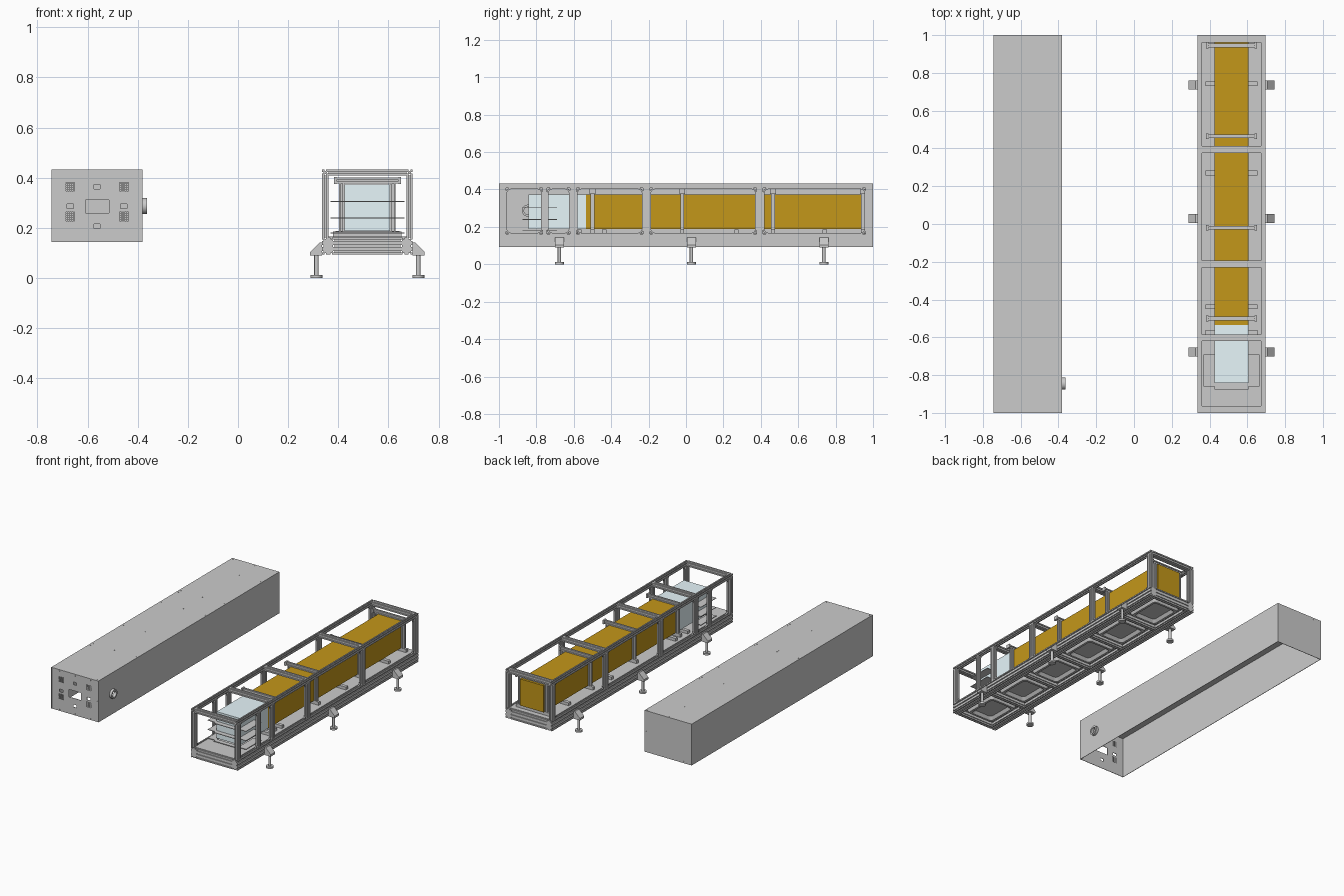
import bpy, bmesh, math
from mathutils import Matrix, Vector

if "Cube" in bpy.data.objects:
    bpy.data.objects.remove(bpy.data.objects["Cube"])

CX = 0.516  # centre line of the open frame


def material(name, col):
    m = bpy.data.materials.new(name)
    m.diffuse_color = (*col, 1)
    m.use_nodes = True
    m.node_tree.nodes["Principled BSDF"].inputs["Base Color"].default_value = m.diffuse_color
    return m


gold = material("gold", (0.55, 0.31, 0.01))
pale = material("pale_blue", (0.8, 0.93, 0.97))


def finish(name, bm, mat=None):
    bmesh.ops.recalc_face_normals(bm, faces=bm.faces)
    me = bpy.data.meshes.new(name)
    bm.to_mesh(me)
    bm.free()
    ob = bpy.data.objects.new(name, me)
    bpy.context.collection.objects.link(ob)
    if mat:
        me.materials.append(mat)
    return ob


def box(name, x0, x1, y0, y1, z0, z1, mat=None):
    bm = bmesh.new()
    m = Matrix.Translation(((x0 + x1) / 2, (y0 + y1) / 2, (z0 + z1) / 2)) @ Matrix.Diagonal((x1 - x0, y1 - y0, z1 - z0, 1))
    bmesh.ops.create_cube(bm, size=1, matrix=m)
    return finish(name, bm, mat)


def prism(name, pts, axis, lo, hi):
    # extrude a 2D outline along an axis
    bm = bmesh.new()

    def at(p, t):
        c = list(p)
        c.insert(axis, t)
        return bm.verts.new(c)
    a = bm.faces.new([at(p, lo) for p in pts])
    new = bmesh.ops.extrude_face_region(bm, geom=[a])["geom"]
    d = Vector((0, 0, 0))
    d[axis] = hi - lo
    bmesh.ops.translate(bm, vec=d, verts=[v for v in new if isinstance(v, bmesh.types.BMVert)])
    return finish(name, bm)


def slot_bar(name, axis, *b):
    # slotted aluminium profile filling a box, grooves along its length
    lims = [b[0:2], b[2:4], b[4:6]]
    lo, hi = lims.pop(axis)
    (u0, u1), (v0, v1) = lims
    pts = []
    corners = [(u0, v0), (u1, v0), (u1, v1), (u0, v1)]
    for i in range(4):
        p, q = Vector(corners[i]), Vector(corners[(i + 1) % 4])
        n = max(1, round((q - p).length / 0.023))
        step = (q - p) / n
        nrm = Vector((-step.y, step.x)).normalized() * 0.006
        pts.append(p)
        for k in range(n):
            a, c = p + step * (k + 0.35), p + step * (k + 0.65)
            pts += [a, a + nrm, c + nrm, c]
    return prism(name, pts, axis, lo, hi)


def cyl(name, r, p, h, axis='Z', seg=24):
    bm = bmesh.new()
    rot = {'Z': Matrix(), 'X': Matrix.Rotation(math.pi / 2, 4, 'Y'), 'Y': Matrix.Rotation(math.pi / 2, 4, 'X')}[axis]
    bmesh.ops.create_cone(bm, cap_ends=True, segments=seg, radius1=r, radius2=r, depth=h,
                          matrix=Matrix.Translation(p) @ rot)
    for f in bm.faces:
        f.smooth = len(f.verts) == 4
    ob = finish(name, bm)
    for e in ob.data.edges:
        e.use_edge_sharp = True if abs((ob.data.vertices[e.vertices[0]].co - ob.data.vertices[e.vertices[1]].co).length - h) > 1e-5 else False
    return ob


def round_rect(hu, hv, r, n=5):
    pts = []
    for i, (su, sv) in enumerate([(1, 1), (-1, 1), (-1, -1), (1, -1)]):
        for k in range(n):
            a = math.pi / 2 * (i + k / (n - 1))
            pts.append((su * (hu - r) + r * math.cos(a), sv * (hv - r) + r * math.sin(a)))
    return pts


def band(name, loops):
    # skin a stack of equal-length loops
    bm = bmesh.new()
    vs = [[bm.verts.new(p) for p in lp] for lp in loops]
    n = len(vs[0])
    for a, b in zip(vs, vs[1:]):
        for i in range(n):
            bm.faces.new((a[i], a[(i + 1) % n], b[(i + 1) % n], b[i]))
    return bm, vs


# ---- separate cover, open underneath ----
X0, X1, Z0, Z1, T = -0.744, -0.38, 0.143, 0.432, 0.003
MX = (X0 + X1) / 2
box("cover_top", X0, X1, -1, 1, Z1 - T, Z1)
box("cover_left_wall", X0, X0 + T, -1, 1, Z0, Z1 - T)
wall = box("cover_right_wall", X1 - T, X1, -1, 1, Z0, Z1 - T)
box("cover_back_wall", X0 + T, X1 - T, 1 - T, 1, Z0, Z1 - T)
collar = cyl("cable_collar", 0.032, (X1 + 0.008, -0.845, 0.287), 0.018, 'X', 32)
cutter = cyl("collar_cutter", 0.021, (X1, -0.845, 0.287), 0.1, 'X', 32)
cutter.hide_render = True
cutter.hide_set(True)
for ob in (wall, collar):
    md = ob.modifiers.new("hole", 'BOOLEAN')
    md.operation, md.object = 'DIFFERENCE', cutter

# front wall with rectangular openings and four vent grids
holes = [(0, 0.286, 0.047, 0.026), (0, 0.364, 0.025, 0.018), (0, 0.207, 0.025, 0.018),
         (-0.107, 0.286, 0.026, 0.018), (0.107, 0.286, 0.026, 0.018)]
for s in (-1, 1):
    for zc in (0.364, 0.245):
        holes += [(s * 0.107 + (i - 2) * 0.0075, zc + (k - 2) * 0.0075, 0.0026, 0.0026) for i in range(5) for k in range(5)]
holes = [(MX + x - (w if w > 0.01 else 2 * w) / 2, MX + x + (w if w > 0.01 else 2 * w) / 2,
          z - (h if h > 0.01 else 2 * h) / 2, z + (h if h > 0.01 else 2 * h) / 2) for x, z, w, h in holes]
holes[0] = (MX - 0.047, MX + 0.047, 0.26, 0.312)
xs = sorted({round(v, 5) for h in holes for v in h[:2]} | {X0, X1})
zs = sorted({round(v, 5) for h in holes for v in h[2:]} | {Z0, Z1})
bm = bmesh.new()
vs = [[bm.verts.new((x, -1 + T, z)) for z in zs] for x in xs]
for i in range(len(xs) - 1):
    for k in range(len(zs) - 1):
        x, z = (xs[i] + xs[i + 1]) / 2, (zs[k] + zs[k + 1]) / 2
        if not any(h[0] < x < h[1] and h[2] < z < h[3] for h in holes):
            bm.faces.new((vs[i][k], vs[i + 1][k], vs[i + 1][k + 1], vs[i][k + 1]))
ob = finish("cover_front_wall", bm)
ob.modifiers.new("sheet", 'SOLIDIFY').thickness = T

# cover screws
for x in (X0 + 0.014, MX, X1 - 0.014):
    for y in (0.988, 0.81, 0.59, 0.41, 0.385, 0.2, -0.2, -0.22, -0.56, -0.585, -0.985):
        cyl("cover_screw", 0.004, (x, y, Z1), 0.002, seg=8)
for y in (-1, 1):
    for x, z in [(a, b) for a in (MX - 0.12, MX, MX + 0.12) for b in (0.153, 0.42)] + [(X0 + 0.01, 0.286), (X1 - 0.01, 0.286)]:
        cyl("end_screw", 0.004, (x, y * 0.9995, z), 0.002, 'Y', 8)

# ---- open frame ----
W, P = 0.18, 0.024
FL, FR = CX - W, CX + W
posts = [(-1, -0.963), (-0.768, -0.742), (-0.62, -0.585), (-0.23, -0.193), (0.376, 0.413), (0.96, 1)]
for s in (-1, 1):
    o, i, j = CX + s * W, CX + s * (W - P), CX + s * (W - 2 * P)
    slot_bar("top_rail", 1, min(o, i), max(o, i), -1, 1, 0.408, 0.432)
    slot_bar("base_rail", 1, min(o, j), max(o, j), -1, 1, 0.093, 0.162)
    for a, b in posts:
        slot_bar("post", 2, min(o, i), max(o, i), a, b, 0.162, 0.408)
    # rounded seals lining the side windows
    for (_, a), (b, _) in zip(posts, posts[1:]):
        xm = CX + s * (W - P / 2)
        yc, hy = (a + b) / 2, (b - a) / 2
        rects = [round_rect(hy - d, 0.123 - d, 0.022) for d in (0, 0.006)]
        loops = [[(xm + t, yc + p[0], 0.285 + p[1]) for p in r]
                 for r, t in ((rects[0], -.004), (rects[1], -.004), (rects[1], .004), (rects[0], .004))]
        finish("window_seal", band("seal", loops)[0])
for a, b in posts[:1] + posts[2:]:
    slot_bar("top_crossbar", 0, FL + P, FR - P, a, b, 0.408, 0.432)

# base crossbars, floor and pressed underside trays
for k in range(7):
    y = -0.988 + k * 1.976 / 6
    slot_bar("base_crossbar", 0, FL + 2 * P, FR - 2 * P, y - 0.012, y + 0.012, 0.093, 0.162)
box("floor_plate", FL + P, FR - P, -0.99, 0.99, 0.158, 0.166)
for k in range(6):
    y = -0.988 + (k + 0.5) * 1.976 / 6
    spec = [(0.132, 0.152, 0.125), (0.112, 0.132, 0.125), (0.1, 0.12, 0.098), (0.085, 0.105, 0.098), (0.07, 0.09, 0.118)]
    loops = [[(CX + p[0], y + p[1], z) for p in round_rect(hx, hy, 0.02)] for hx, hy, z in spec]
    bm, vs = band("tray", loops)
    bm.faces.new(vs[-1])
    finish("underside_tray", bm)

# levelling feet with wedge brackets
for s in (-1, 1):
    for y in (-0.677, 0.029, 0.737):
        wedge = [(0.228, 0.09), (W, 0.09), (W, 0.142), (0.19, 0.142), (0.228, 0.104)]
        prism("foot_bracket", [(CX + s * a, z) for a, z in wedge], 1, y - 0.024, y + 0.024)
        x = CX + s * 0.203
        cyl("foot_pad", 0.024, (x, y, 0.006), 0.012)
        cyl("foot_stem", 0.009, (x, y, 0.052), 0.084, seg=16)

# ---- contents ----
box("long_block", 0.425, 0.606, -0.535, 0.965, 0.188, 0.374, gold)
box("end_block", 0.425, 0.606, -0.842, -0.535, 0.188, 0.374, pale)
for z in (0.305, 0.24, 0.18):
    for s in (-1, 1):
        a, b = CX + s * 0.09, CX + s * 0.148
        box("side_shelf", min(a, b), max(a, b), -0.86, -0.69, z - 0.002, z + 0.002)
    box("shelf_lip", 0.425, 0.606, -0.875, -0.842, z - 0.002, z + 0.002)

# clamp hoops around the block
for y in (0.945, 0.465, -0.02, -0.5):
    slot_bar("clamp_bar", 0, CX - 0.128, CX + 0.128, y - 0.01, y + 0.01, 0.378, 0.4)
    box("clamp_foot", CX - 0.128, CX + 0.128, y - 0.01, y + 0.01, 0.166, 0.188)
    for s in (-1, 1):
        x = CX + s * 0.102
        slot_bar("clamp_post", 2, x - 0.011, x + 0.011, y - 0.01, y + 0.01, 0.188, 0.378)
        box("clamp_end", CX + s * 0.128 - 0.006, CX + s * 0.128 + 0.006, y - 0.015, y + 0.015, 0.376, 0.402)

# low support bars under the block
for y in (0.742, 0.27, -0.437, -0.572):
    box("support_bar", CX - 0.137, CX + 0.137, y - 0.012, y + 0.012, 0.166, 0.186)
